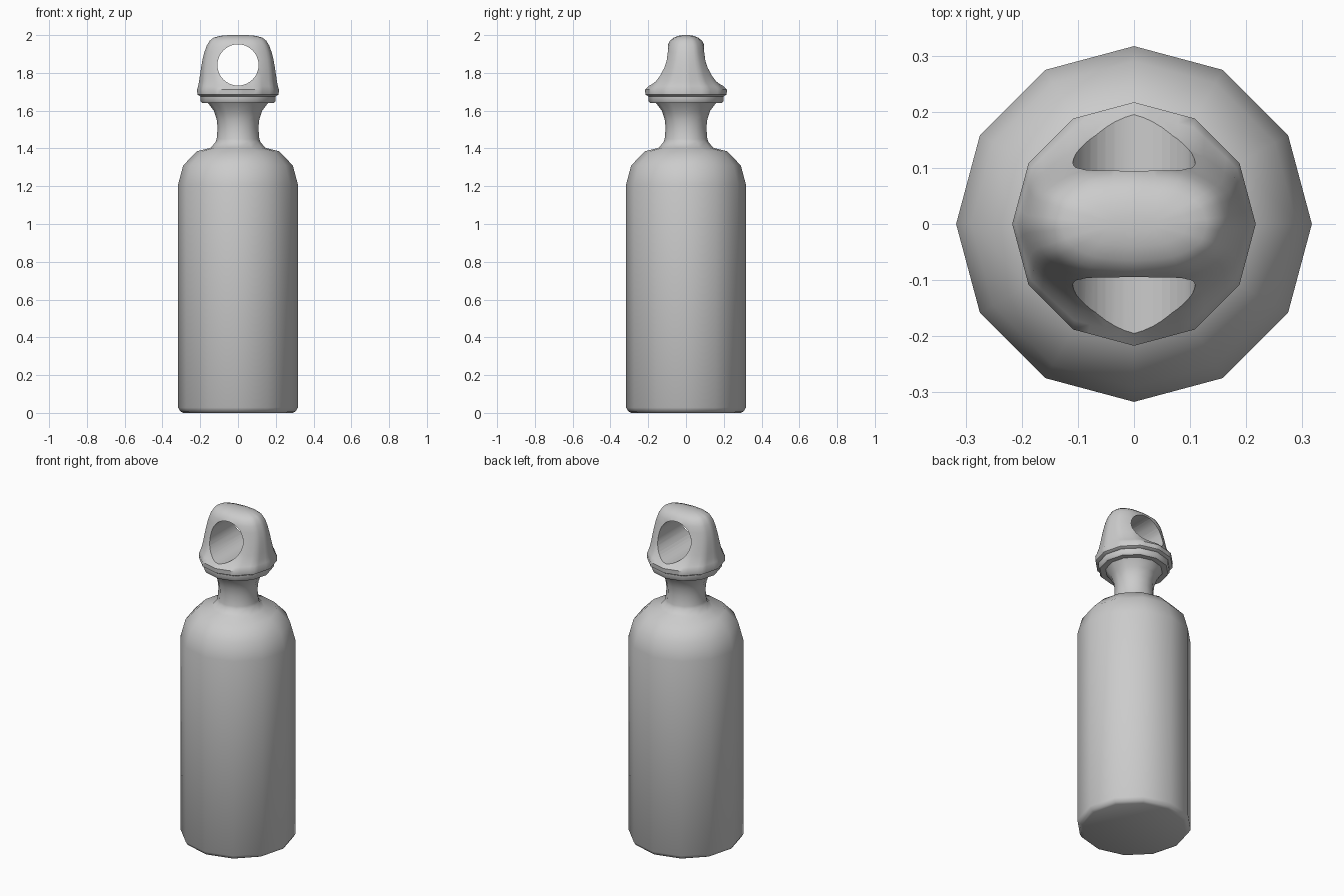
import bpy, bmesh, math

if "Cube" in bpy.data.objects:
    bpy.data.objects.remove(bpy.data.objects["Cube"])


def loft(name, rings, angle=40):
    """Skin a list of equal-length point rings, capping both ends."""
    bm = bmesh.new()
    loops = [[bm.verts.new(p) for p in ring] for ring in rings]
    n = len(loops[0])
    for a, b in zip(loops, loops[1:]):
        for i in range(n):
            j = (i + 1) % n
            bm.faces.new((a[i], a[j], b[j], b[i]))
    bm.faces.new(loops[0][::-1])
    bm.faces.new(loops[-1])
    me = bpy.data.meshes.new(name)
    bm.to_mesh(me)
    bm.free()
    ob = bpy.data.objects.new(name, me)
    bpy.context.collection.objects.link(ob)
    smooth(ob, angle)
    return ob


def smooth(ob, angle):
    bpy.ops.object.select_all(action='DESELECT')
    bpy.context.view_layer.objects.active = ob
    ob.select_set(True)
    bpy.ops.object.shade_smooth_by_angle(angle=math.radians(angle))


def turned(name, profile, angle=40):
    """Twelve-sided turned part from (radius, z) pairs."""
    return loft(name, [[(r * math.cos(i * math.pi / 6), r * math.sin(i * math.pi / 6), z)
                        for i in range(12)] for r, z in profile], angle)


# Bottle body with rounded shoulder and flared neck
turned("bottle_body", [
    (0.29, 0.0), (0.305, 0.008), (0.317, 0.028), (0.317, 1.21), (0.29, 1.31),
    (0.218, 1.385), (0.145, 1.403), (0.118, 1.435), (0.113, 1.45), (0.108, 1.51),
    (0.113, 1.555), (0.128, 1.60), (0.16, 1.642)], 50)

# Collar ring under the cap
turned("cap_collar", [(0.15, 1.64), (0.19, 1.64), (0.198, 1.65),
                      (0.198, 1.676), (0.19, 1.685)])


def cap_ring(hx, hy, z, blend, n=48):
    """Blend from a twelve-sided ring (0) to a rounded rectangle (1)."""
    ring = []
    for i in range(n):
        t = 2 * math.pi * i / n
        c, s = math.cos(t), math.sin(t)
        poly = math.cos(math.pi / 12) / math.cos(t % (math.pi / 6) - math.pi / 12)
        e = 2.8
        sup = (abs(c) ** e + abs(s) ** e) ** (-1 / e)
        k = poly * (1 - blend) + sup * blend
        ring.append((hx * c * k, hy * s * k, z))
    return ring


# Loop cap: round skirt pinched front and back into a flat-topped grip
cap = loft("loop_cap", [cap_ring(*r) for r in [
    (0.20, 0.20, 1.676, 0), (0.215, 0.215, 1.685, 0), (0.217, 0.217, 1.712, 0),
    (0.211, 0.198, 1.73, 0.05), (0.206, 0.172, 1.756, 0.15), (0.201, 0.15, 1.79, 0.3),
    (0.195, 0.131, 1.83, 0.45), (0.188, 0.116, 1.87, 0.55), (0.178, 0.105, 1.91, 0.6),
    (0.165, 0.098, 1.945, 0.6), (0.15, 0.085, 1.97, 0.55), (0.13, 0.066, 1.986, 0.5),
    (0.095, 0.04, 1.996, 0.5), (0.05, 0.015, 2.0, 0.5)]], 45)

# Round finger hole through the cap, front to back
bpy.ops.mesh.primitive_cylinder_add(vertices=40, radius=0.109, depth=1,
                                    location=(0, 0, 1.842),
                                    rotation=(math.pi / 2, 0, 0))
cutter = bpy.context.object
cutter.name = "hole_cutter"
mod = cap.modifiers.new("finger_hole", 'BOOLEAN')
mod.operation = 'DIFFERENCE'
mod.solver = 'EXACT'
mod.object = cutter
bpy.context.view_layer.objects.active = cap
bpy.ops.object.modifier_apply(modifier=mod.name)
bpy.data.objects.remove(cutter, do_unlink=True)
smooth(cap, 40)
